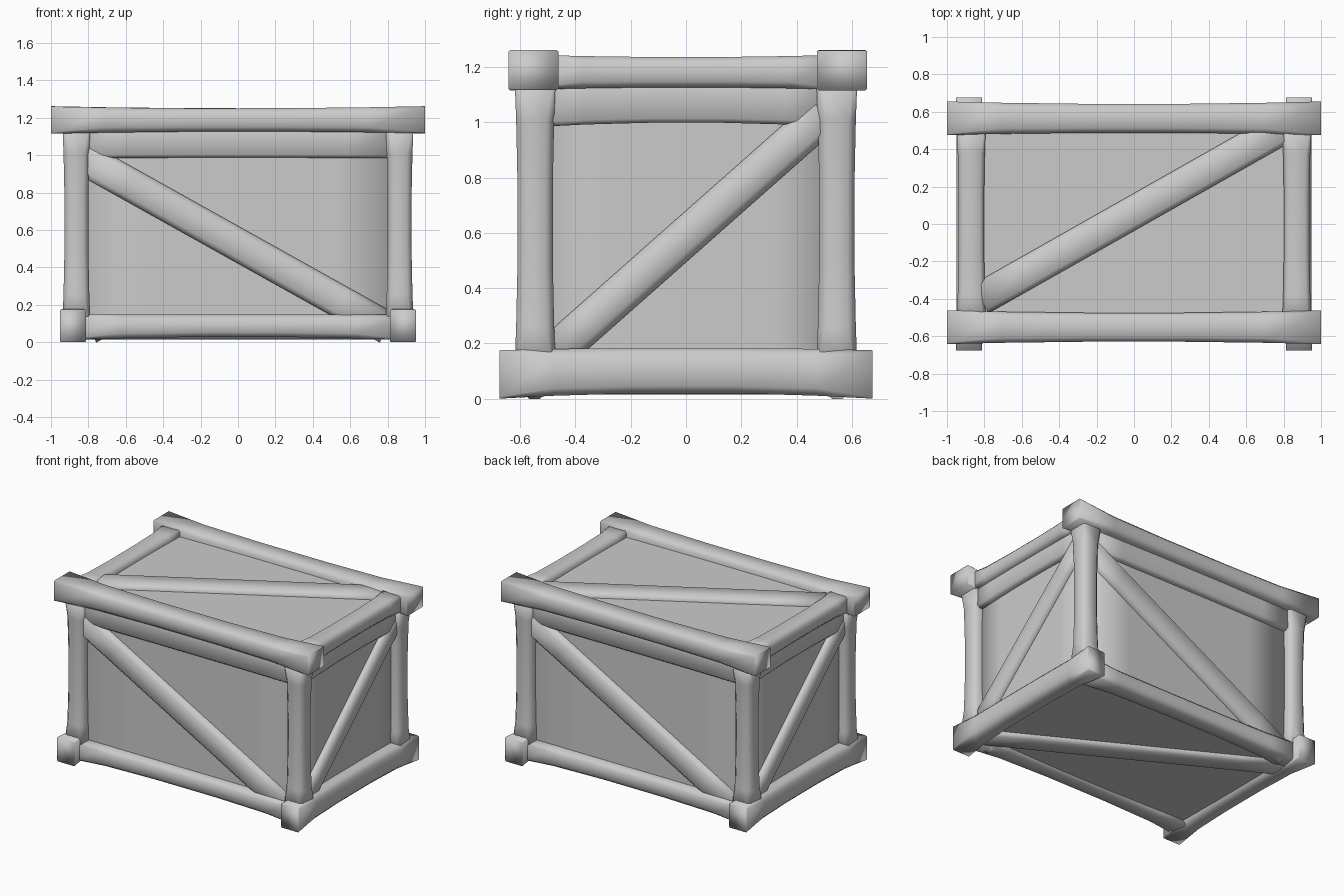
import bpy, bmesh
from mathutils import Vector

if "Cube" in bpy.data.objects:
    bpy.data.objects.remove(bpy.data.objects["Cube"])


def finish(name, bm, flat_caps=False):
    bmesh.ops.recalc_face_normals(bm, faces=bm.faces)
    for f in bm.faces:
        f.smooth = not (flat_caps and abs(f.normal.z) > 0.5)
    me = bpy.data.meshes.new(name)
    bm.to_mesh(me)
    bm.free()
    ob = bpy.data.objects.new(name, me)
    bpy.context.collection.objects.link(ob)
    return ob


def loft(rings):
    bm = bmesh.new()
    vs = [[bm.verts.new(p) for p in r] for r in rings]
    n = len(vs[0])
    for a, b in zip(vs, vs[1:]):
        for i in range(n):
            j = (i + 1) % n
            bm.faces.new((a[i], a[j], b[j], b[i]))
    bm.faces.new(vs[0])
    bm.faces.new(vs[-1])
    return bm


def beam(name, a, b, width, depth, normal, waist=0.9, lift=0.0, soft=0.4, end=0.08):
    """Hand-hewn timber from a to b: square ends, rounder thinner waist."""
    a, b, n = Vector(a), Vector(b), Vector(normal).normalized()
    side = (b - a).normalized().cross(n).normalized()
    rings = []
    for t, k in ((0, 0), (0.15, 0.55), (0.37, 1), (0.63, 1), (0.85, 0.55), (1, 0)):
        s = 1 - (1 - waist) * k
        w, h = width / 2 * s, depth / 2 * s
        c = min(w, h) * (end + (soft - end) * min(1, k * 1.8))
        mid = a.lerp(b, t) + Vector((0, 0, lift * k))
        prof = [(w, h - c), (w - c, h), (c - w, h), (-w, h - c),
                (-w, c - h), (c - w, -h), (w - c, -h), (w, c - h)]
        rings.append([mid + side * u + n * v for u, v in prof])
    return finish(name, loft(rings))


# Inner box panels
X, Y, kx, ky = 0.87, 0.55, 0.5, 0.3
outline = [(-X, -Y), (-kx, -Y), (kx, -Y), (X, -Y), (X, -ky), (X, ky),
           (X, Y), (kx, Y), (-kx, Y), (-X, Y), (-X, ky), (-X, -ky)]
finish("panel_box", loft([[(x, y, z) for x, y in outline] for z in (0.045, 1.2)]), True)

# Framing repeats with a half turn about the vertical axis
for s, long_side, short_side in ((1, "front", "right"), (-1, "back", "left")):
    def P(x, y, z):
        return (x * s, y * s, z)

    # Long rails, top and bottom
    rail_y = -0.552 if s > 0 else -0.565
    beam(long_side + "_top_rail", P(-1, rail_y, 1.188), P(1, rail_y, 1.19),
         0.18, 0.145, (0, 0, 1), 0.86)
    beam(long_side + "_bottom_rail", P(-0.9, -0.548, 0.08), P(0.9, -0.548, 0.08),
         0.15, 0.135, (0, 0, 1), 0.88, 0.008)
    # Short rails, top and bottom
    beam(short_side + "_top_rail", P(0.87, -0.54, 1.182), P(0.87, 0.54, 1.182),
         0.155, 0.125, (0, 0, 1), 0.88)
    beam(short_side + "_bottom_rail", P(0.882, -0.675, 0.088), P(0.882, 0.675, 0.088),
         0.14, 0.175, (0, 0, 1), 0.94, 0.014)
    # Corner posts
    for q in (-1, 1):
        beam(f"{long_side}_post_{'a' if q < 0 else 'b'}",
             P(0.864 * q, -0.546, 0.1), P(0.864 * q, -0.546, 1.17),
             0.15, 0.15, (0, 1, 0), 0.85)
    # Lintels tucked under the top rails
    beam(long_side + "_lintel", P(-0.84, -0.535, 1.09), P(0.84, -0.535, 1.09),
         0.11, 0.21, (0, 0, 1), 0.98, 0, 0.3, 0.3)
    beam(short_side + "_lintel", P(0.855, -0.52, 1.085), P(0.855, 0.52, 1.085),
         0.11, 0.2, (0, 0, 1), 0.96, 0.01, 0.3, 0.3)
    # Diagonal braces on the walls
    beam(long_side + "_brace", P(-0.83, -0.548, 0.985), P(0.8, -0.548, 0.075),
         0.175, 0.09, (0, 1, 0), 1.0, 0, 0.6, 0.6)
    beam(short_side + "_brace", P(0.868, -0.5, 0.145), P(0.868, 0.5, 1.03),
         0.14, 0.09, (1, 0, 0), 1.0, 0, 0.6, 0.6)

# Diagonal braces on lid and base
beam("lid_brace", (-0.82, -0.4, 1.195), (0.85, 0.545, 1.195), 0.175, 0.08, (0, 0, 1), 1, 0, 0.6, 0.6)
beam("base_brace", (0.86, -0.47, 0.05), (-0.86, 0.47, 0.05), 0.165, 0.07, (0, 0, 1), 1, 0, 0.6, 0.6)
